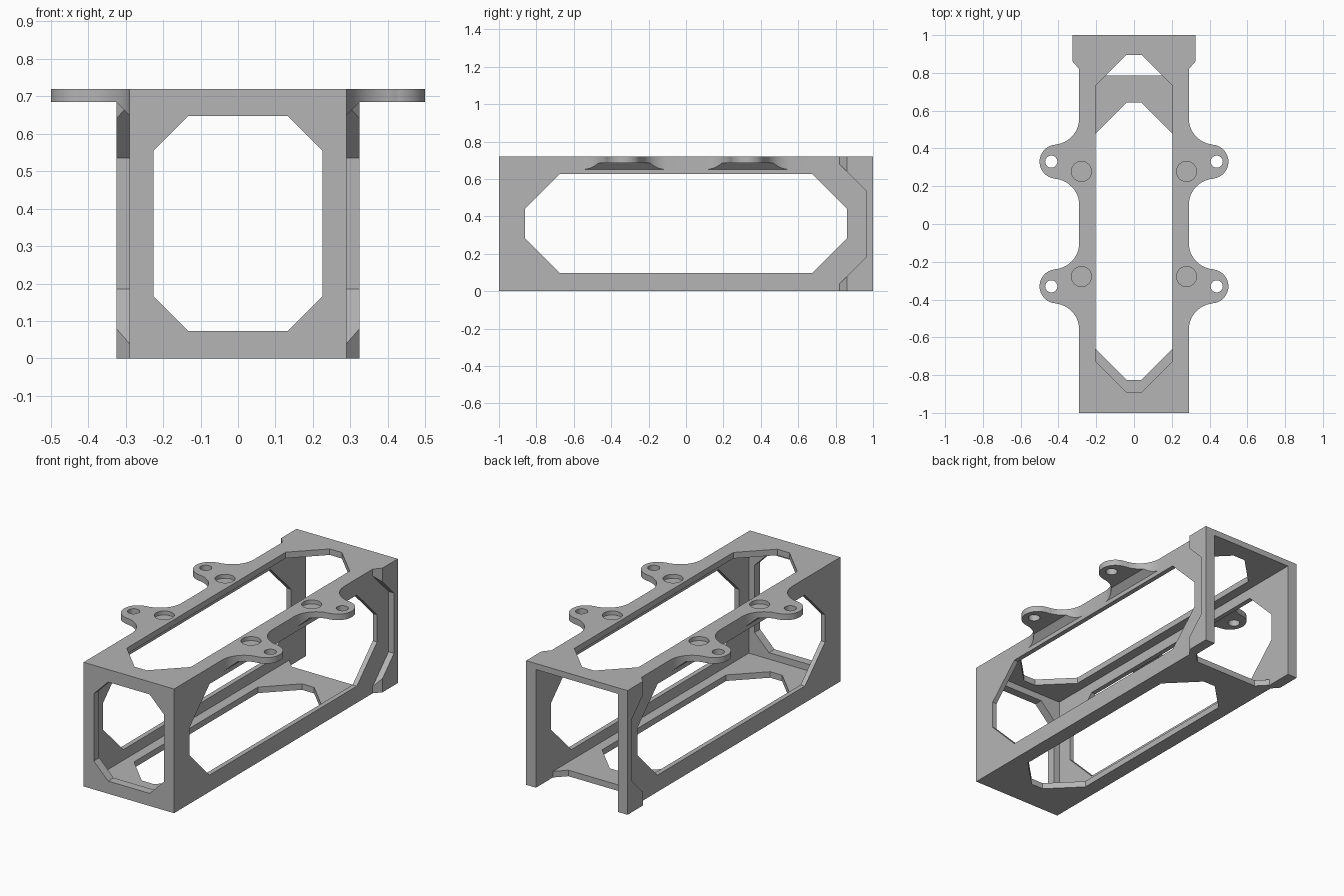
import bpy, bmesh, math

if "Cube" in bpy.data.objects:
    bpy.data.objects.remove(bpy.data.objects["Cube"])

H, W, T = 0.72, 0.29, 0.035       # frame height, half width, plate thickness
WALL = 0.2625                     # inner half width

grey = bpy.data.materials.new("plain grey")
grey.use_nodes = True
grey.diffuse_color = (0.46, 0.46, 0.46, 1)
grey.node_tree.nodes["Principled BSDF"].inputs["Base Color"].default_value = grey.diffuse_color


def prism(name, pts, axis, lo, hi):
    """Extrude a 2D profile along one axis; the profile uses the other two in order."""
    def place(p, h):
        c = list(p)
        c.insert("xyz".index(axis), h)
        return c
    bm = bmesh.new()
    face = bm.faces.new([bm.verts.new(place(p, lo)) for p in pts])
    ext = bmesh.ops.extrude_face_region(bm, geom=[face])
    for v in ext["geom"]:
        if isinstance(v, bmesh.types.BMVert):
            v.co["xyz".index(axis)] = hi
    bmesh.ops.recalc_face_normals(bm, faces=bm.faces)
    mesh = bpy.data.meshes.new(name)
    bm.to_mesh(mesh)
    bm.free()
    mesh.materials.append(grey)
    obj = bpy.data.objects.new(name, mesh)
    bpy.context.collection.objects.link(obj)
    return obj


def combine(target, other, operation):
    """Apply a boolean and remove the second object."""
    mod = target.modifiers.new("cut", "BOOLEAN")
    mod.object, mod.operation, mod.solver = other, operation, "EXACT"
    bpy.context.view_layer.objects.active = target
    bpy.ops.object.modifier_apply(modifier=mod.name)
    bpy.data.objects.remove(other)


def octagon(u0, u1, v0, v1, c):
    return [(u0 + c, v0), (u1 - c, v0), (u1, v0 + c), (u1, v1 - c),
            (u1 - c, v1), (u0 + c, v1), (u0, v1 - c), (u0, v0 + c)]


def rectangle(u0, u1, v0, v1):
    return [(u0, v0), (u1, v0), (u1, v1), (u0, v1)]


def arc(cx, cy, r, a0, a1, n):
    steps = [math.radians(a0 + (a1 - a0) * i / n) for i in range(n + 1)]
    return [(cx + r * math.cos(a), cy + r * math.sin(a)) for a in steps]


def circle(cx, cy, r):
    return arc(cx, cy, r, 0, 360, 40)[:-1]


# Outer shell with the flared rear collar
half = [(W, -1), (W, 0.82), (0.325, 0.86), (0.325, 1)]
frame = prism("frame", half + [(-x, y) for x, y in reversed(half)], "z", 0, H)

# Hollow inside, open at the back
combine(frame, prism("cavity", rectangle(-WALL, WALL, -0.95, 1.1), "z", T, H - T), "DIFFERENCE")

# Collar relief on both sides
relief = [(0.7, -0.08), (0.965, 0.185), (0.965, 0.535), (0.7, 0.8)]
for lo, hi in ((W, 0.4), (-0.4, -W)):
    combine(frame, prism("collar_relief", relief, "x", lo, hi), "DIFFERENCE")

# Windows: front, sides, top and bottom
windows = [
    ("front_window", octagon(-0.225, 0.225, 0.073, 0.647, 0.092), "y", -1.1, -0.9),
    ("side_window", octagon(-0.86, 0.86, 0.097, 0.625, 0.185), "x", -0.5, 0.5),
    ("top_window", octagon(-0.205, 0.205, -0.892, 0.896, 0.166), "z", 0.6, 0.8),
    ("bottom_window", octagon(-0.205, 0.205, -0.826, 0.642, 0.166), "z", -0.1, 0.1),
]
for window in windows:
    combine(frame, prism(*window), "DIFFERENCE")

# Notch at the back of the bottom plate
notch = [(0.205, 0.785), (WALL, 0.845), (WALL, 1.1)]
notch += [(-x, y) for x, y in reversed(notch)]
combine(frame, prism("rear_notch", notch, "z", -0.1, 0.1), "DIFFERENCE")

# Mounting ears with filleted roots and sloped gussets
for sx in (1, -1):
    for cy in (0.33, -0.33):
        outline = ([(0.27, cy - 0.23)] + arc(0.43, cy - 0.23, 0.14, 180, 95, 12)
                   + arc(0.41, cy, 0.09, -84, 84, 24)
                   + arc(0.43, cy + 0.23, 0.14, 265, 180, 12) + [(0.27, cy + 0.23)])
        ear = prism("ear", [(sx * x, y) for x, y in outline], "z", 0.65, H)
        under = [(W - 0.05, 0.6), (W, 0.65), (0.325, H - T), (0.6, H - T), (0.6, 0.6)]
        combine(ear, prism("underside", [(sx * x, z) for x, z in under], "y", -0.9, 0.9), "DIFFERENCE")
        combine(frame, ear, "UNION")

# Screw holes through the ears and blind sockets beside them
for sx in (1, -1):
    for sy in (1, -1):
        combine(frame, prism("screw_hole", circle(sx * 0.438, sy * 0.33, 0.032), "z", 0.6, 0.8), "DIFFERENCE")
        combine(frame, prism("socket", circle(sx * 0.278, sy * 0.278, 0.053), "z", 0.697, 0.8), "DIFFERENCE")

# Smooth the curves, keep edges sharp
bpy.ops.object.select_all(action="DESELECT")
frame.select_set(True)
bpy.context.view_layer.objects.active = frame
bpy.ops.object.shade_smooth_by_angle(angle=math.radians(25))
